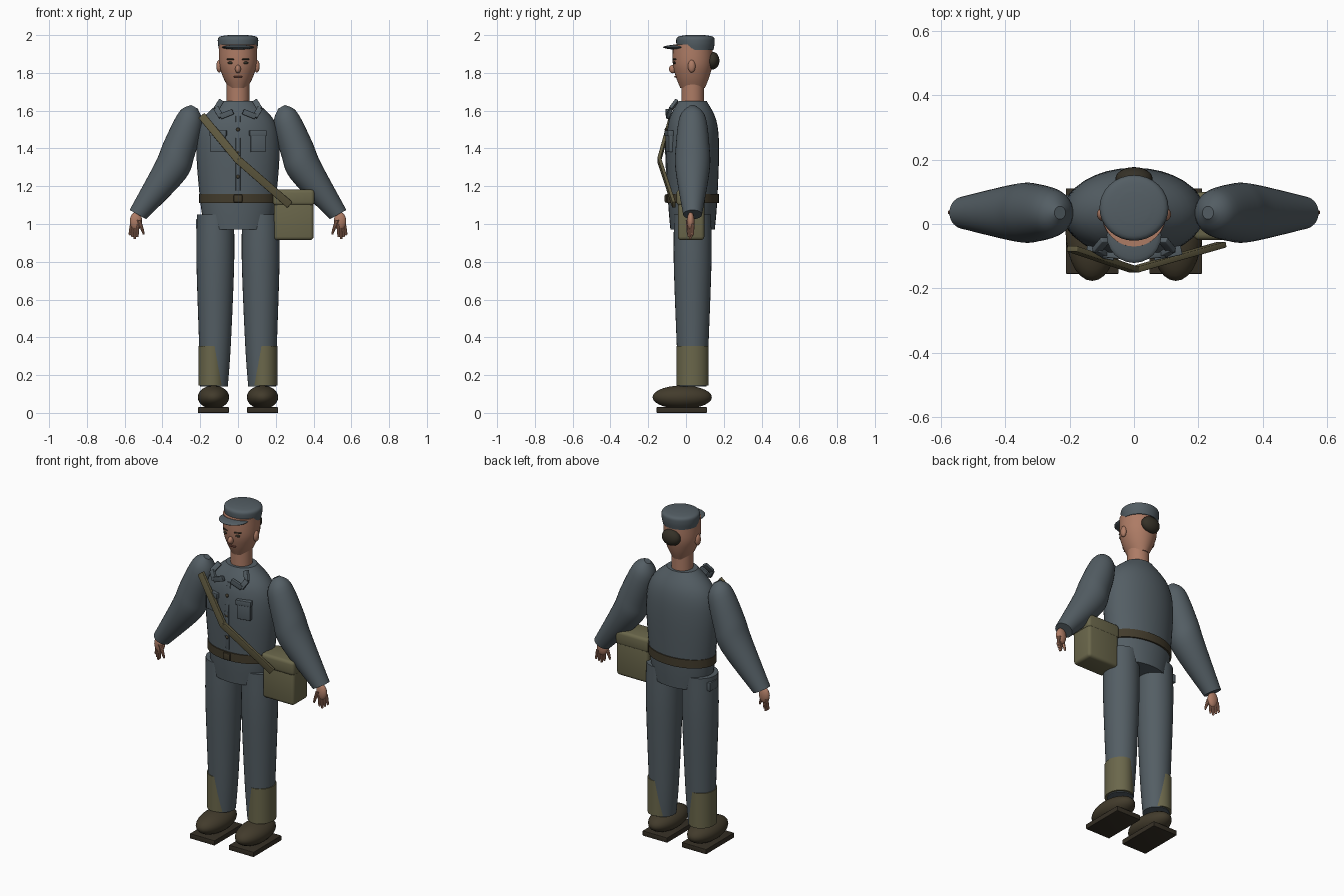
import bpy, bmesh
from math import sin, cos, pi, radians
from mathutils import Matrix, Vector

cube = bpy.data.objects.get("Cube")
if cube:
    bpy.data.objects.remove(cube, do_unlink=True)


def material(name, *rgb):
    mat = bpy.data.materials.new(name)
    mat.use_nodes = True
    mat.diffuse_color = (*rgb, 1)
    shader = next(node for node in mat.node_tree.nodes if node.type == 'BSDF_PRINCIPLED')
    shader.inputs["Base Color"].default_value = mat.diffuse_color
    shader.inputs["Roughness"].default_value = .8
    return mat


CLOTH = material("grey_blue_cloth", .088, .112, .128)
SKIN = material("skin", .42, .2, .13)
CANVAS = material("olive_canvas", .145, .135, .07)
WEBBING = material("strap_webbing", .115, .1, .05)
LEATHER = material("brown_leather", .055, .044, .025)
SOLE = material("dark_sole", .035, .028, .018)
HAIR = material("dark_hair", .035, .03, .02)
LIP = material("lip", .2, .07, .05)
parts = []


def finish(name, bm, mat, side=1):
    """Mirror to the wanted side, fix the normals and make an object."""
    for vert in bm.verts:
        vert.co.x *= side
    bmesh.ops.recalc_face_normals(bm, faces=bm.faces[:])
    mesh = bpy.data.meshes.new(name)
    bm.to_mesh(mesh)
    bm.free()
    mesh.materials.append(mat)
    part = bpy.data.objects.new(name, mesh)
    bpy.context.collection.objects.link(part)
    parts.append(part)


def smooth(points, steps=5):
    """Run a smooth curve through a few control points."""
    pts = [Vector(p) for p in points]
    for a, b, c, d in zip(pts[:1] + pts, pts, pts[1:], pts[2:] + pts[-1:]):
        for k in range(steps):
            t = k / steps
            yield b + ((c - a) * t + (2 * a - 5 * b + 4 * c - d) * t ** 2
                       + (3 * b - a - 3 * c + d) * t ** 3) / 2
    yield pts[-1]


def loft(name, sections, mat, side=1, y=.035, tilt=0, slope=1, grow=0, count=32):
    """Skin ellipses given as (x, z, radius); depth is slope * radius + grow."""
    bm = bmesh.new()
    rings = []
    for x, z, radius in smooth(sections):
        ring = []
        for i in range(count):
            angle = 2 * pi * i / count
            across = radius * cos(angle)
            deep = (slope * radius + grow) * sin(angle)
            ring.append(bm.verts.new((x + across * cos(tilt), y + deep, z + across * sin(tilt))))
        rings.append(ring)
    for low, high in zip(rings, rings[1:]):
        for i in range(count):
            bm.faces.new((low[i - 1], low[i], high[i], high[i - 1]))
    bm.faces.new(rings[0])
    bm.faces.new(rings[-1])
    finish(name, bm, mat, side)


def ball(name, centre, radii, mat, side=1, segments=24):
    bm = bmesh.new()
    place = Matrix.Translation(centre) @ Matrix.Diagonal((*radii, 1))
    bmesh.ops.create_uvsphere(bm, u_segments=segments, v_segments=segments // 2,
                              radius=1, matrix=place)
    finish(name, bm, mat, side)


def box(name, centre, size, mat, side=1, bevel=.003, turn=Matrix()):
    bm = bmesh.new()
    bmesh.ops.create_cube(bm, size=1, matrix=Matrix.Diagonal((*size, 1)))
    bmesh.ops.bevel(bm, geom=bm.edges[:], offset=bevel, segments=3,
                    profile=.5, affect='EDGES')
    bm.transform(Matrix.Translation(centre) @ turn)
    finish(name, bm, mat, side)


def strip(name, points, width, mat, side=1):
    """Flat band along the points with its broad face to the front."""
    corners = [Vector(p) for p in points]
    for start, end in zip(corners, corners[1:]):
        along = (end - start).normalized()
        across = along.cross(Vector((0, 1, 0))).normalized()
        turn = Matrix((across, along.cross(across), along)).transposed().to_4x4()
        length = (end - start).length + width / 4
        box(name, (start + end) / 2, (width, .018, length), mat, side, turn=turn)


# Jacket, belt and buckle share one rule for their depth
jacket = [(0, .97, .175), (0, 1.12, .2), (0, 1.4, .22), (0, 1.55, .19), (0, 1.65, .09)]
loft("jacket_body", jacket, CLOTH, slope=.5, grow=.03)
loft("belt", [(0, 1.11, .207), (0, 1.16, .207)], LEATHER, slope=.5, grow=.035)
box("buckle", (0, -.105, 1.135), (.045, .015, .04), LEATHER)

# Front placket and buttons
strip("placket", [(0, -.094, 1.18), (0, -.102, 1.4), (0, -.08, 1.57)], .025, CLOTH)
for z in (1.25, 1.38, 1.5):
    ball("button", (0, -.105, z), (.01, .008, .01), LEATHER, segments=12)

# Neck, head and face
loft("neck", [(0, 1.62, .06), (0, 1.76, .06)], SKIN)
head = [(0, 1.72, .05), (0, 1.78, .08), (0, 1.85, .1), (0, 1.95, .1)]
loft("head", head, SKIN, slope=.8, grow=.025)
ball("nose", (0, -.07, 1.82), (.015, .02, .022), SKIN)
box("mouth", (0, -.055, 1.78), (.045, .015, .007), LIP)
ball("hair_bun", (0, .14, 1.865), (.058, .037, .047), HAIR)

# Cap and visor
cap = [(0, 1.92, .1), (0, 1.96, .107), (0, 1.99, .1), (0, 2, .05)]
loft("cap_crown", cap, CLOTH, y=.05, slope=.95)
ball("cap_visor", (0, -.035, 1.936), (.085, .086, .013), CLOTH)

for side, label in ((1, "left_"), (-1, "right_")):
    # Ears, eyes and brows
    ball(label + "ear", (.1, .03, 1.835), (.015, .02, .033), SKIN, side)
    ball(label + "eye", (.04, -.06, 1.853), (.016, .008, .007), HAIR, side, segments=12)
    box(label + "eyebrow", (.04, -.06, 1.872), (.04, .012, .007), HAIR, side,
        turn=Matrix.Rotation(radians(18), 4, 'Z'))

    # Folded collar
    collar = [(.09, -.05, 1.65), (.115, -.08, 1.61), (.09, -.095, 1.57), (.03, -.1, 1.594)]
    strip(label + "collar", collar, .03, CLOTH, side)

    # Chest and hip pockets
    follow = Matrix.Rotation(radians(12), 4, 'Z')
    box(label + "chest_pocket", (.104, -.085, 1.43), (.08, .03, .1), CLOTH, side, turn=follow)
    box(label + "pocket_flap", (.104, -.09, 1.48), (.09, .03, .03), CLOTH, side, turn=follow)
    box(label + "hip_pocket", (.21, .05, 1), (.025, .08, .05), CLOTH, side)

    # Sleeve, with cross-sections square to the arm
    sleeve = [(.23, 1.62, .02), (.25, 1.56, .07), (.31, 1.4, .09), (.36, 1.28, .09), (.53, 1.05, .05)]
    loft(label + "sleeve", sleeve, CLOTH, side, tilt=radians(29))

    # Hand with four fingers and a thumb
    ball(label + "palm", (.54, .025, 1.015), (.033, .02, .048), SKIN, side)
    for i in range(4):
        root, tip = .53 + .011 * i, .533 + .013 * i
        bottom = .92 + .01 * abs(i - 1)
        loft(label + "finger", [(root, 1, .009), (tip, bottom + .01, .007), (tip, bottom, .003)],
             SKIN, side, y=.015 + .007 * i, count=10)
    loft(label + "thumb", [(.525, 1.02, .012), (.505, .965, .008), (.5, .945, .004)],
         SKIN, side, y=.01, count=10)

    # Trouser leg and canvas gaiter
    leg = [(.12, 1.05, .098), (.12, .8, .1), (.122, .36, .084), (.127, .14, .073)]
    loft(label + "trouser_leg", leg, CLOTH, side)
    loft(label + "gaiter", [(.137, .145, .073), (.137, .355, .073)], CANVAS, side, grow=.012)

    # Boot and sole
    ball(label + "boot", (.13, -.02, .083), (.083, .157, .062), LEATHER, side, segments=28)
    box(label + "sole", (.13, -.022, .015), (.164, .266, .03), SOLE, side)

# Shoulder bag with its lid
box("bag_body", (.295, .027, 1.035), (.21, .14, .24), CANVAS, bevel=.018)
box("bag_lid", (.295, .025, 1.14), (.22, .15, .085), CANVAS, bevel=.018)

# Strap crossing the chest
strap = [(-.19, -.078, 1.57), (0, -.142, 1.34), (.27, -.065, 1.105)]
strip("bag_strap", strap, .042, WEBBING)

# Smooth shading with sharp edges kept
bpy.ops.object.select_all(action='DESELECT')
for part in parts:
    part.select_set(True)
bpy.context.view_layer.objects.active = parts[0]
bpy.ops.object.shade_smooth_by_angle(angle=radians(35))
